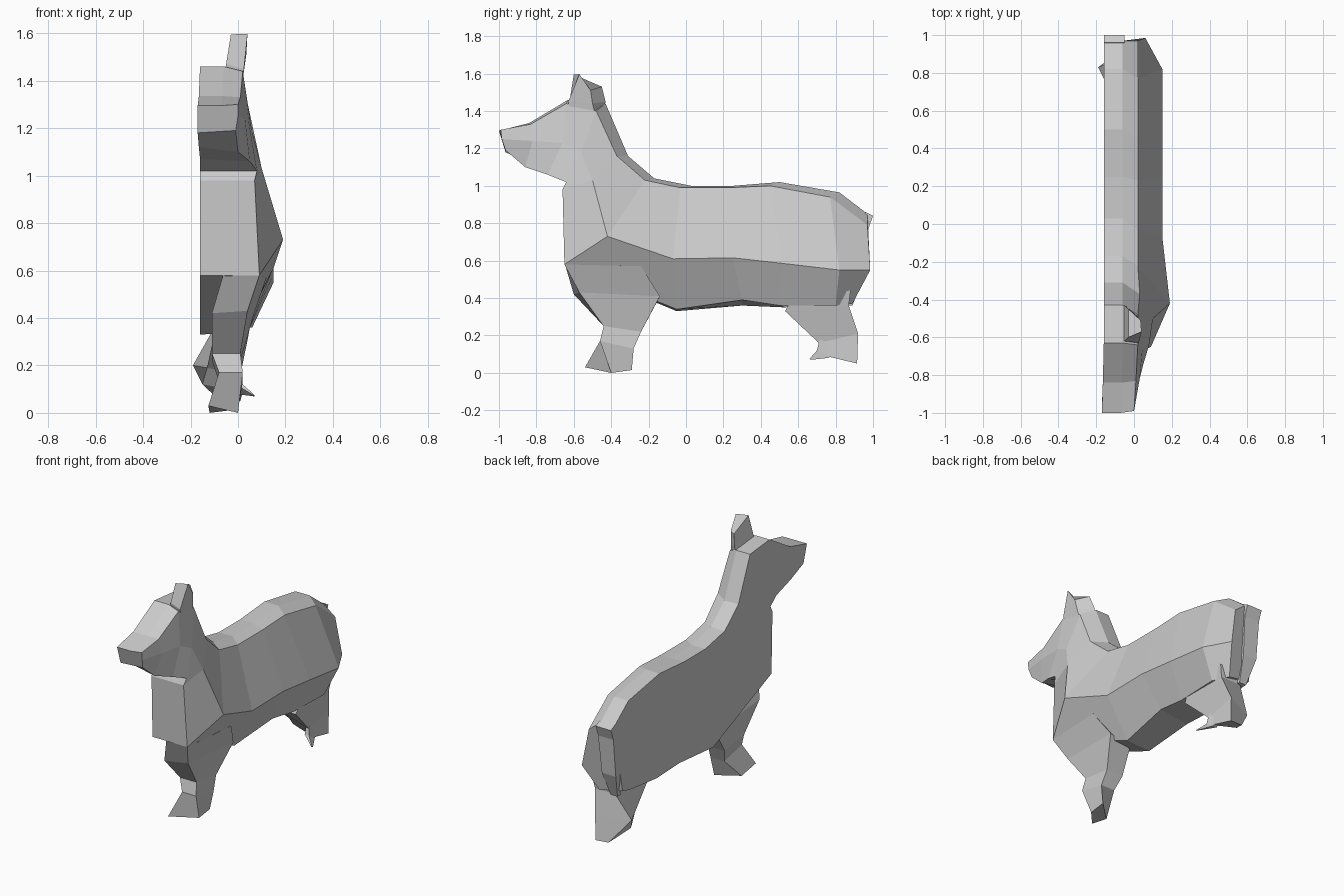
import bpy, bmesh

MID = -0.16  # flat cut plane of the half model


def loft(name, rings):
    """Skin a list of equal-length closed rings and cap both ends."""
    bm = bmesh.new()
    loops = [[bm.verts.new(p) for p in r] for r in rings]
    n = len(loops[0])
    for a, b in zip(loops, loops[1:]):
        for i in range(n):
            j = (i + 1) % n
            bm.faces.new((a[i], a[j], b[j], b[i]))
    bm.faces.new(loops[0])
    bm.faces.new(loops[-1])
    bmesh.ops.recalc_face_normals(bm, faces=bm.faces)
    me = bpy.data.meshes.new(name)
    bm.to_mesh(me)
    bm.free()
    ob = bpy.data.objects.new(name, me)
    bpy.context.collection.objects.link(ob)
    return ob


def section(top, bevel, wide, under, low, mid=MID):
    """Half cross-section: flat back strip, bevel, flank, underside, cut plane."""
    return [(mid, *top), (mid + 0.1, *top), (0.02 if len(bevel) == 2 else bevel[0], *bevel[-2:]),
            wide, under, (mid, *low)]


def quad(x0, x1, y0, y1, z0, z1):
    """Four-sided limb ring, front edge at y0/z0 and back edge at y1/z1."""
    return [(x0, y0, z0), (x1, y0, z0), (x1, y1, z1), (x0, y1, z1)]


# Head, neck and trunk in one skin from nose to rump
loft("body", [
    section((-1.0, 1.295), (0.0, -0.99, 1.30), (0.0, -0.985, 1.25), (-0.01, -0.965, 1.19), (-0.965, 1.18), -0.17),
    section((-0.84, 1.335), (0.01, -0.83, 1.33), (0.03, -0.82, 1.24), (0.0, -0.86, 1.10), (-0.84, 1.12), -0.165),
    section((-0.63, 1.46), (0.02, -0.64, 1.44), (0.045, -0.66, 1.23), (0.05, -0.74, 1.06), (-0.70, 1.07)),
    section((-0.43, 1.44), (-0.48, 1.40), (0.06, -0.56, 1.18), (0.08, -0.64, 1.02), (-0.64, 1.02)),
    section((-0.31, 1.16), (0.03, -0.37, 1.16), (0.10, -0.50, 1.03), (0.07, -0.66, 0.98), (-0.66, 0.98)),
    section((-0.17, 1.04), (-0.22, 1.03), (0.19, -0.42, 0.73), (0.09, -0.65, 0.58), (-0.65, 0.58)),
    section((0.03, 1.0), (-0.03, 0.99), (0.15, -0.07, 0.61), (0.01, -0.05, 0.34), (-0.05, 0.33)),
    section((0.25, 1.0), (0.23, 0.99), (0.15, 0.25, 0.615), (0.04, 0.30, 0.39), (0.30, 0.36)),
    section((0.50, 1.02), (0.45, 1.0), (0.15, 0.52, 0.585), (0.05, 0.50, 0.36), (0.53, 0.35)),
    section((0.82, 0.965), (0.77, 0.94), (0.15, 0.82, 0.55), (0.06, 0.80, 0.36), (0.80, 0.38)),
    section((0.97, 0.85), (0.97, 0.79), (0.06, 0.985, 0.55), (0.0, 0.89, 0.37), (0.88, 0.40)),
])

# Ear
loft("ear", [
    [(-0.06, -0.62, 1.42), (0.02, -0.62, 1.41), (0.02, -0.49, 1.40), (-0.06, -0.44, 1.41)],
    [(-0.05, -0.62, 1.47), (0.025, -0.63, 1.45), (0.025, -0.50, 1.44), (-0.05, -0.43, 1.45)],
    [(-0.03, -0.60, 1.595), (0.04, -0.57, 1.597), (0.035, -0.51, 1.51), (-0.03, -0.45, 1.53)],
])

# Front leg, splaying into a flat foot
loft("front_leg", [
    [(-0.06, -0.65, 0.59), (0.09, -0.65, 0.58), (0.12, -0.24, 0.57), (-0.06, -0.20, 0.52)],
    [(-0.11, -0.60, 0.42), (0.04, -0.57, 0.43), (0.065, -0.14, 0.41), (-0.10, -0.16, 0.37)],
    quad(-0.11, 0.01, -0.44, -0.24, 0.25, 0.22),
    quad(-0.08, 0.02, -0.46, -0.28, 0.17, 0.13),
    [(-0.125, -0.54, 0.03), (0.0, -0.40, 0.0), (0.0, -0.29, 0.015), (-0.12, -0.40, 0.0)],
])

# Hind leg, tapering from the thigh and bent inwards at the hock
loft("hind_leg", [
    quad(-0.10, 0.06, 0.58, 0.88, 0.42, 0.44),
    quad(-0.10, 0.045, 0.53, 0.87, 0.33, 0.36),
    [(-0.13, 0.71, 0.19), (0.01, 0.71, 0.16), (0.01, 0.92, 0.21), (-0.19, 0.83, 0.20)],
    [(-0.15, 0.78, 0.12), (0.02, 0.75, 0.09), (0.01, 0.915, 0.05), (-0.08, 0.91, 0.055)],
])

# Pointed toe beside the hind foot
loft("hind_toe", [
    quad(-0.01, 0.01, 0.72, 0.78, 0.20, 0.09),
    quad(-0.01, 0.02, 0.70, 0.76, 0.12, 0.08),
    quad(0.065, 0.07, 0.66, 0.67, 0.075, 0.07),
])

# Tail lying against the rump
loft("tail", [
    quad(MID, -0.05, 0.96, 1.0, 0.86, 0.84),
    quad(MID, -0.05, 0.93, 0.975, 0.78, 0.77),
    quad(MID, -0.06, 0.90, 0.95, 0.52, 0.52),
    quad(-0.13, -0.08, 0.86, 0.89, 0.36, 0.36),
])
